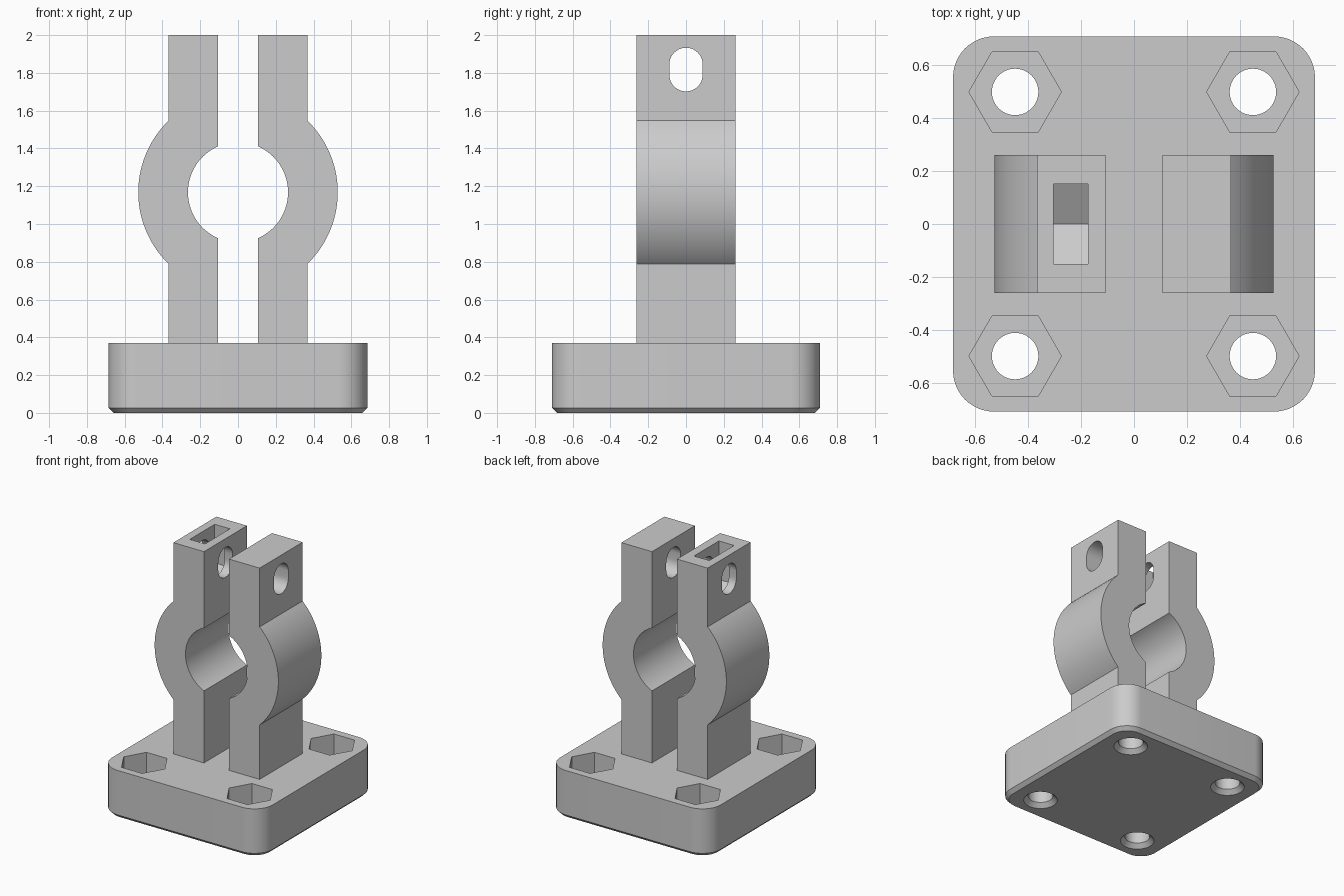
import bpy
import bmesh
from math import cos, sin, pi, radians, acos, asin
from mathutils import Vector

cube = bpy.data.objects.get("Cube")
if cube:
    bpy.data.objects.remove(cube, do_unlink=True)

grey = bpy.data.materials.new("plain grey")
grey.use_nodes = True
COLOUR = (0.6, 0.6, 0.6, 1)
grey.diffuse_color = COLOUR
grey.node_tree.nodes["Principled BSDF"].inputs["Base Color"].default_value = COLOUR


def loft(name, rings):
    """Closed solid through equal-length rings of points."""
    bm = bmesh.new()
    rows = [[bm.verts.new(p) for p in ring] for ring in rings]
    n = len(rows[0])
    for a, b in zip(rows, rows[1:]):
        for i in range(n):
            j = (i + 1) % n
            bm.faces.new((a[i], a[j], b[j], b[i]))
    bm.faces.new(rows[0])
    bm.faces.new(rows[-1])
    bmesh.ops.recalc_face_normals(bm, faces=bm.faces)
    mesh = bpy.data.meshes.new(name)
    bm.to_mesh(mesh)
    bm.free()
    mesh.materials.append(grey)
    obj = bpy.data.objects.new(name, mesh)
    bpy.context.collection.objects.link(obj)
    return obj


def prism(name, profile, axis, lo, hi):
    """Extrude a 2D profile along x, y or z."""
    place = {"x": lambda u, v, w: (w, u, v),
             "y": lambda u, v, w: (u, w, v),
             "z": lambda u, v, w: (u, v, w)}[axis]
    return loft(name, [[place(u, v, w) for u, v in profile] for w in (lo, hi)])


def arc(cx, cy, r, start, end, steps):
    return [(cx + r * cos(start + (end - start) * i / steps),
             cy + r * sin(start + (end - start) * i / steps)) for i in range(steps + 1)]


def circle(cx, cy, r, n=48):
    return arc(cx, cy, r, 0, 2 * pi, n)[:-1]


def cut(obj, cutter):
    mod = obj.modifiers.new("cut", "BOOLEAN")
    mod.operation = "DIFFERENCE"
    mod.solver = "EXACT"
    mod.object = cutter
    cutter.hide_render = True
    bpy.context.view_layer.objects.active = obj
    bpy.ops.object.modifier_apply(modifier=mod.name)
    bpy.data.objects.remove(cutter, do_unlink=True)


def smooth(obj):
    bpy.ops.object.select_all(action="DESELECT")
    obj.select_set(True)
    bpy.context.view_layer.objects.active = obj
    bpy.ops.object.shade_smooth_by_angle(angle=radians(25))


# Base plate with rounded corners and a chamfered underside
HALF_X, HALF_Y, BASE_TOP, CORNER = 0.685, 0.71, 0.37, 0.155


def rounded_ring(inset, z):
    r = CORNER - inset
    points = []
    for k, (sx, sy) in enumerate(((1, 1), (-1, 1), (-1, -1), (1, -1))):
        points += arc(sx * (HALF_X - CORNER), sy * (HALF_Y - CORNER), r,
                      k * pi / 2, (k + 1) * pi / 2, 12)
    return [(x, y, z) for x, y in points]


base = loft("base_plate", [rounded_ring(0.027, 0), rounded_ring(0, 0.027),
                           rounded_ring(0, BASE_TOP)])

# Bolt holes with hexagonal nut pockets above and countersinks below
for x in (-0.45, 0.45):
    for y in (-0.5, 0.5):
        cut(base, prism("bolt_cutter", circle(x, y, 0.088), "z", -0.1, 0.3))
        cut(base, prism("nut_cutter", circle(x, y, 0.175, 6), "z", 0.17, 0.5))
        cone = [[(u, v, z) for u, v in circle(x, y, r)]
                for z, r in ((-0.03, 0.15), (0.04, 0.08))]
        cut(base, loft("countersink_cutter", cone))
smooth(base)

# Clamp arms: straight bars swelling into a split ring
RING_Z, OUTER, INNER = 1.168, 0.528, 0.265
IN_X, OUT_X, DEPTH, TOP = 0.107, 0.368, 0.262, 2.0
a_out, a_in = acos(OUT_X / OUTER), acos(IN_X / INNER)
profile = [(IN_X, BASE_TOP), (OUT_X, BASE_TOP)]
profile += arc(0, RING_Z, OUTER, -a_out, a_out, 40)
profile += [(OUT_X, TOP), (IN_X, TOP)]
profile += arc(0, RING_Z, INNER, a_in, -a_in, 40)

# Obround bolt slot through both arms
SLOT_R, SLOT_LOW, SLOT_HIGH = 0.088, 1.79, 1.845
slot = arc(0, SLOT_HIGH, SLOT_R, 0, pi, 20) + arc(0, SLOT_LOW, SLOT_R, pi, 2 * pi, 20)

for name, side in (("left_clamp_arm", 1), ("right_clamp_arm", -1)):
    arm = prism(name, [(side * x, z) for x, z in profile], "y", -DEPTH, DEPTH)
    cut(arm, prism("slot_cutter", slot, "x", -1, 1))
    if side < 0:
        # Open-topped nut trap with a pointed floor
        trap = [(-0.152, 2.2), (-0.152, SLOT_LOW - 0.088), (0, SLOT_LOW - 0.176),
                (0.152, SLOT_LOW - 0.088), (0.152, 2.2)]
        cut(arm, prism("trap_cutter", trap, "x", -0.305, -0.175))
    smooth(arm)
